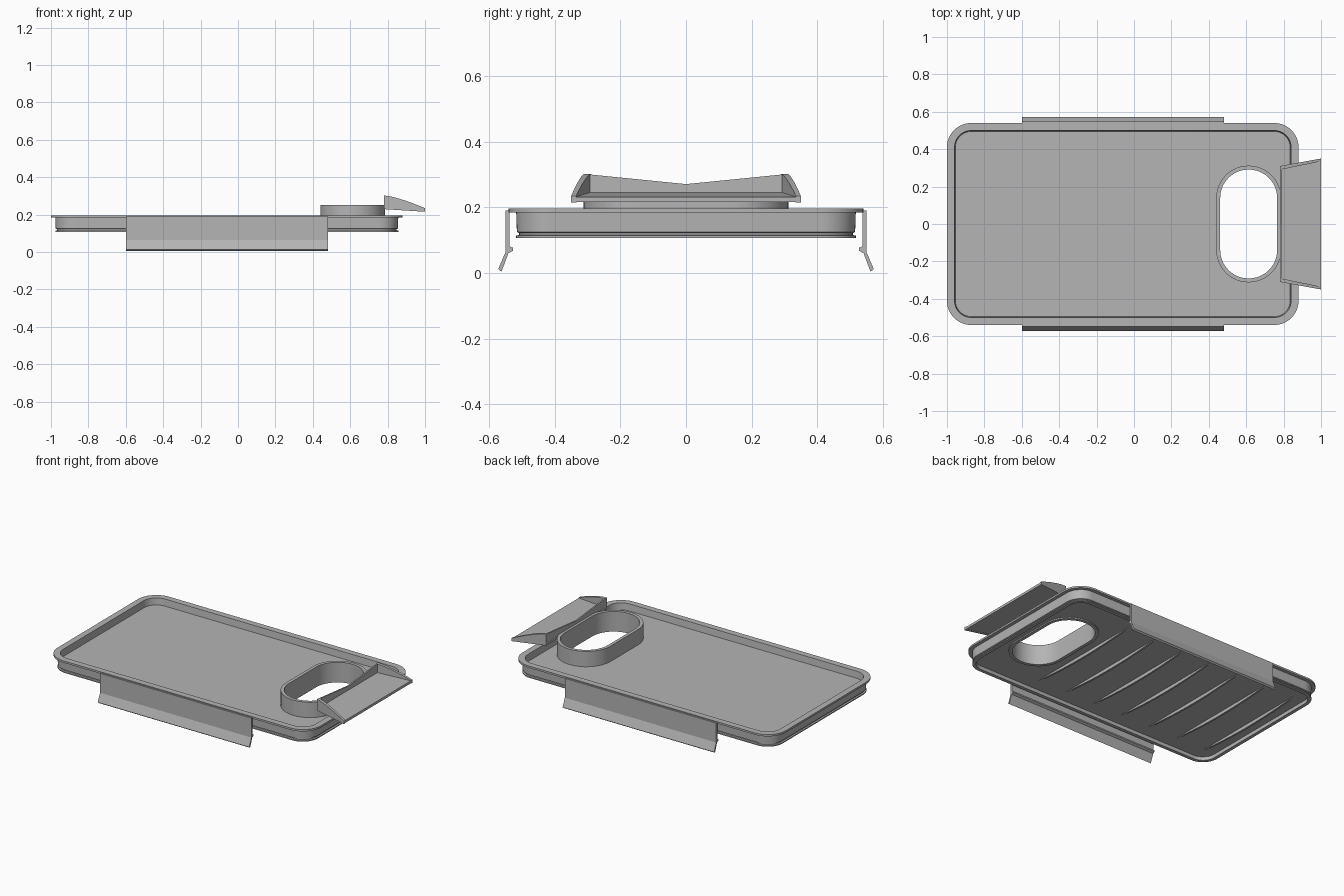
import bpy, bmesh, math

cube = bpy.data.objects.get("Cube")
if cube:
    bpy.data.objects.remove(cube, do_unlink=True)

GREY = (0.46, 0.46, 0.46, 1.0)
mat = bpy.data.materials.new("plain grey plastic")
mat.use_nodes = True
mat.diffuse_color = GREY
bsdf = mat.node_tree.nodes["Principled BSDF"]
bsdf.inputs["Base Color"].default_value = GREY
bsdf.inputs["Roughness"].default_value = 0.6


def loft(name, rings, wrap=False):
    """Skin a list of equal closed rings; cap the ends unless wrapped."""
    bm = bmesh.new()
    rows = [[bm.verts.new(p) for p in ring] for ring in rings]
    pairs = list(zip(rows, rows[1:]))
    if wrap:
        pairs.append((rows[-1], rows[0]))
    else:
        bm.faces.new(rows[0])
        bm.faces.new(rows[-1])
    n = len(rows[0])
    for a, b in pairs:
        for i in range(n):
            j = (i + 1) % n
            bm.faces.new((a[i], a[j], b[j], b[i]))
    bmesh.ops.recalc_face_normals(bm, faces=bm.faces)
    mesh = bpy.data.meshes.new(name)
    bm.to_mesh(mesh)
    bm.free()
    mesh.materials.append(mat)
    obj = bpy.data.objects.new(name, mesh)
    bpy.context.collection.objects.link(obj)
    return obj


def activate(obj):
    bpy.ops.object.select_all(action='DESELECT')
    obj.select_set(True)
    bpy.context.view_layer.objects.active = obj


def smooth(obj):
    activate(obj)
    bpy.ops.object.shade_smooth_by_angle(angle=math.radians(30))


def rounded_ring(cx, hx, hy, r, z, seg=12):
    """Rounded rectangle outline at height z."""
    pts = []
    for k, (sx, sy) in enumerate(((1, 1), (-1, 1), (-1, -1), (1, -1))):
        for i in range(seg + 1):
            a = math.pi / 2 * (k + i / seg)
            pts.append((cx + sx * (hx - r) + r * math.cos(a),
                        sy * (hy - r) + r * math.sin(a), z))
    return pts


def tray_ring(d, z):
    return rounded_ring(-0.06, 0.94 - d, 0.54 - d, 0.13 - d, z)


def slot_ring(r, z):
    # The tiny straight end keeps all outline points distinct
    return rounded_ring(0.613, r + 0.001, r + 0.14, r, z)


# Tray: recessed floor, flat lip, outer wall with seal groove, underside
tray = loft("tray", [tray_ring(d, z) for d, z in (
    (0.045, 0.153), (0.04, 0.196), (0, 0.196), (0, 0.184), (0.023, 0.184),
    (0.025, 0.125), (0.032, 0.122), (0.032, 0.116), (0.023, 0.114),
    (0.023, 0.107), (0.045, 0.107), (0.045, 0.13))])

# Drinking hole cut through the tray floor
cutter = loft("hole_cutter", [slot_ring(0.16, 0.0), slot_ring(0.16, 0.3)])
cutter.hide_render = True
cut = tray.modifiers.new("hole", 'BOOLEAN')
cut.operation = 'DIFFERENCE'
cut.solver = 'EXACT'
cut.object = cutter
activate(tray)
bpy.ops.object.modifier_apply(modifier=cut.name)
bpy.data.objects.remove(cutter, do_unlink=True)
smooth(tray)

# Collar around the hole
collar = loft("hole_collar", [slot_ring(0.172, 0.122), slot_ring(0.172, 0.252),
                              slot_ring(0.151, 0.252), slot_ring(0.151, 0.122)],
              wrap=True)
smooth(collar)

# Arched stiffening ribs under the floor
for k in range(7):
    x = 0.38 - 0.21 * k
    arc = [(0.43 * math.cos(math.pi * i / 24),
            0.132 - 0.024 * math.sin(math.pi * i / 24) ** 2) for i in range(25)]
    smooth(loft(f"floor_rib_{k + 1}",
                [[(x + s, y, z) for y, z in arc] for s in (-0.006, 0.006)]))

# Snap clips with an inner bead and a flared grip, one on each long side
CLIP = ((0.537, 0.19), (0.549, 0.19), (0.549, 0.065), (0.572, 0.012),
        (0.562, 0.004), (0.541, 0.060), (0.527, 0.068), (0.527, 0.077),
        (0.537, 0.081))
for side, s in (("front", -1), ("back", 1)):
    loft(f"{side}_clip", [[(x, s * y, z) for y, z in CLIP] for x in (-0.6, 0.48)])

# Pouring flap: sloping plate
loft("spout_plate", [
    [(x, -w, z), (x, w, z), (x, w, z + 0.016), (x, -w, z + 0.016)]
    for x, w, z in ((0.78, 0.305, 0.230), (0.999, 0.345, 0.216))])

# Flap side walls, curving down towards the tip
for side, s in (("front", -1), ("back", 1)):
    rings = []
    for i in range(11):
        t = i / 10
        x, w = 0.78 + 0.22 * t, 0.31 + 0.04 * t
        low, top = 0.229 - 0.014 * t, 0.302 - 0.068 * t ** 1.4
        inner = w - 0.02 + 0.005 * t
        rings.append([(x, s * inner, low), (x, s * w, low),
                      (x, s * w, top), (x, s * inner, top)])
    smooth(loft(f"spout_{side}_wall", rings))

# Thin flap back wall with a shallow V along its top
V = ((-0.3, 0.236), (0.3, 0.236), (0.3, 0.301), (0, 0.271), (-0.3, 0.301))
loft("spout_back_wall", [[(x, y, z) for y, z in V] for x in (0.781, 0.79)])
